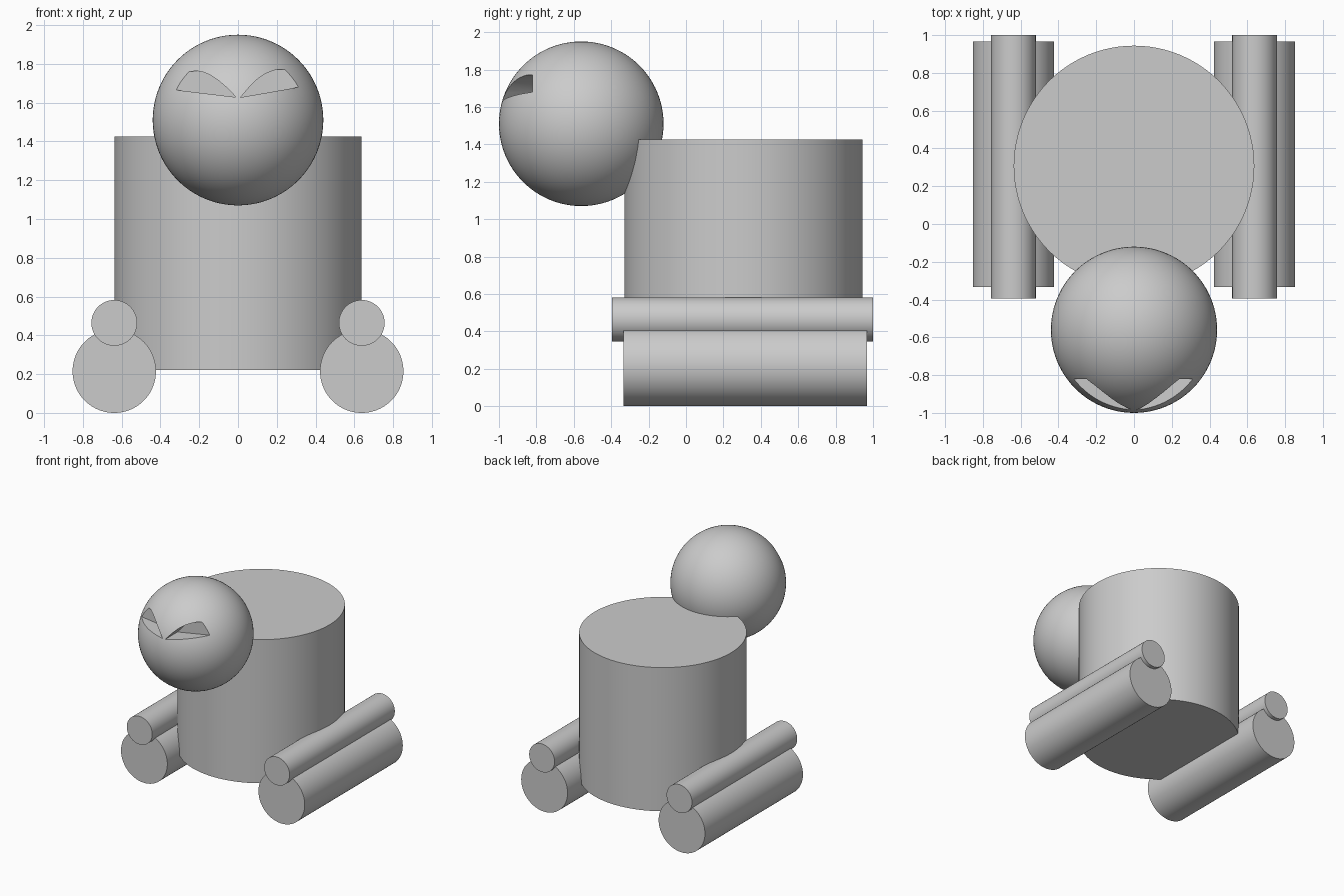
import bpy, bmesh, math

if "Cube" in bpy.data.objects:
    bpy.data.objects.remove(bpy.data.objects["Cube"])

def smooth(obj):
    bpy.ops.object.select_all(action='DESELECT')
    obj.select_set(True)
    bpy.context.view_layer.objects.active = obj
    bpy.ops.object.shade_smooth_by_angle(angle=math.radians(30))

def cylinder(name, radius, length, loc, rot=(0, 0, 0)):
    bpy.ops.mesh.primitive_cylinder_add(vertices=96, radius=radius, depth=length,
                                        location=loc, rotation=rot)
    obj = bpy.context.object
    obj.name = name
    smooth(obj)
    return obj

def prism(name, outline, y0, y1):
    """Extrude an (x, z) outline along y."""
    bm = bmesh.new()
    face = bm.faces.new([bm.verts.new((x, y0, z)) for x, z in outline])
    ext = bmesh.ops.extrude_face_region(bm, geom=[face])
    for v in ext['geom']:
        if isinstance(v, bmesh.types.BMVert):
            v.co.y = y1
    bmesh.ops.recalc_face_normals(bm, faces=bm.faces)
    mesh = bpy.data.meshes.new(name)
    bm.to_mesh(mesh)
    bm.free()
    obj = bpy.data.objects.new(name, mesh)
    bpy.context.collection.objects.link(obj)
    obj.hide_render = True
    return obj

# Body
cylinder("body", 0.637, 1.205, (0, 0.307, 0.8225))

# Feet and the thinner limbs lying on top of them
for side, sx in (("left", -1), ("right", 1)):
    lie = (math.pi / 2, 0, 0)
    cylinder(side + "_foot", 0.215, 1.30, (sx * 0.638, 0.317, 0.215), lie)
    cylinder(side + "_upper_limb", 0.118, 1.395, (sx * 0.638, 0.3025, 0.464), lie)

# Head
bpy.ops.mesh.primitive_uv_sphere_add(segments=96, ring_count=48, radius=0.44,
                                     location=(0, -0.56, 1.51))
head = bpy.context.object
head.name = "head"

# Eye recesses, cut back to a flat plane (the two differ slightly)
eyes = {
    "right_eye_cutter": [(0.013, 1.627), (0.36, 1.688), (0.36, 1.75), (0.27, 1.769), (0.211, 1.772),
                         (0.18, 1.765), (0.145, 1.751), (0.103, 1.724), (0.06, 1.682)],
    "left_eye_cutter": [(-0.01, 1.628), (-0.36, 1.670), (-0.36, 1.73), (-0.265, 1.759), (-0.21, 1.763),
                        (-0.18, 1.757), (-0.145, 1.743), (-0.103, 1.716), (-0.055, 1.675)],
}
for name, outline in eyes.items():
    cutter = prism(name, outline, -1.1, -0.82)
    mod = head.modifiers.new(name, 'BOOLEAN')
    mod.operation = 'DIFFERENCE'
    mod.solver = 'EXACT'
    mod.object = cutter
    bpy.context.view_layer.objects.active = head
    bpy.ops.object.modifier_apply(modifier=mod.name)
    bpy.data.objects.remove(cutter)
smooth(head)
